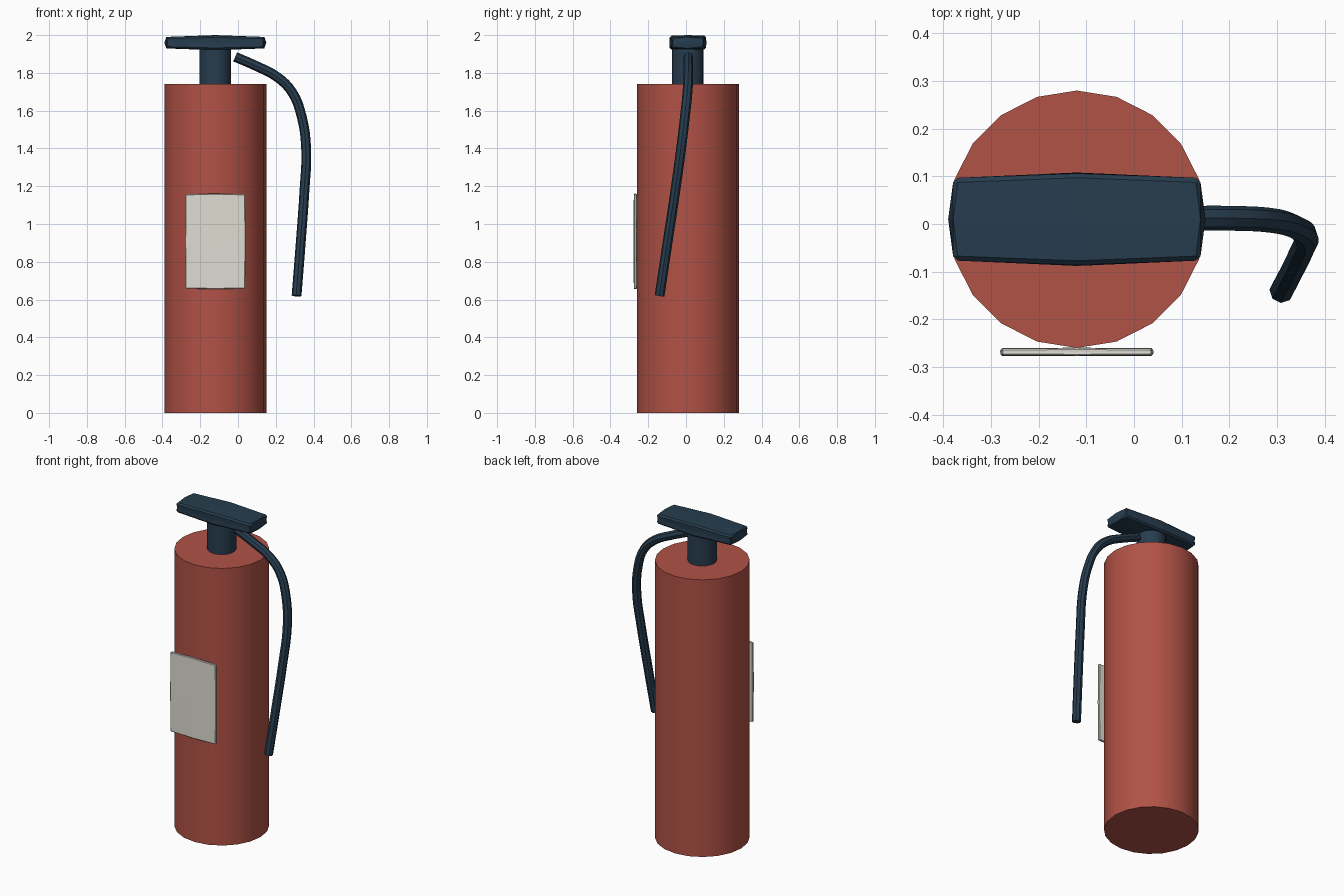
import bpy, bmesh, math
from mathutils import Vector

if "Cube" in bpy.data.objects:
    bpy.data.objects.remove(bpy.data.objects["Cube"])


def material(name, rgb):
    m = bpy.data.materials.new(name)
    m.diffuse_color = (*rgb, 1)
    m.use_nodes = True
    m.node_tree.nodes["Principled BSDF"].inputs["Base Color"].default_value = m.diffuse_color
    return m


red = material("brick red", (0.44, 0.084, 0.061))
navy = material("dark navy", (0.020, 0.046, 0.077))
cream = material("pale cream", (0.74, 0.72, 0.65))


def finish(bm, name, mat, smooth):
    bmesh.ops.recalc_face_normals(bm, faces=bm.faces)
    me = bpy.data.meshes.new(name)
    bm.to_mesh(me)
    bm.free()
    me.materials.append(mat)
    ob = bpy.data.objects.new(name, me)
    bpy.context.collection.objects.link(ob)
    if smooth:
        bpy.context.view_layer.objects.active = ob
        ob.select_set(True)
        bpy.ops.object.shade_smooth_by_angle(angle=math.radians(35))
        ob.select_set(False)
    return ob


def cylinder(name, radius, z0, z1, mat):
    bm = bmesh.new()
    bmesh.ops.create_cone(bm, cap_ends=True, segments=20,
                          radius1=radius, radius2=radius, depth=z1 - z0)
    # a vertex points straight along +y
    bmesh.ops.translate(bm, verts=bm.verts, vec=(-0.12, 0.01, (z0 + z1) / 2))
    return finish(bm, name, mat, True)


def bulged_box(name, centre, half, drop, bevel, mat):
    """Box whose faces swell slightly toward their middles, with small bevels."""
    bm = bmesh.new()
    bmesh.ops.create_cube(bm, size=2)
    sharp = bm.edges[:]
    bmesh.ops.subdivide_edges(bm, edges=sharp, cuts=1, use_grid_fill=True)
    for v in bm.verts:
        p = [round(c) for c in v.co]
        out = []
        for i in range(3):
            far = sum(abs(p[j]) * drop[i][j] for j in range(3) if j != i)
            out.append(centre[i] + p[i] * (half[i] - far))
        v.tag = sum(abs(c) for c in p) >= 2
        v.co = Vector(out)
    edges = [e for e in bm.edges if e.verts[0].tag and e.verts[1].tag]
    bmesh.ops.bevel(bm, geom=edges, offset=bevel, segments=1,
                    affect='EDGES', profile=0.5)
    return finish(bm, name, mat, False)


# tank and neck
cylinder("tank", 0.27, 0, 1.74, red)
cylinder("neck", 0.083, 1.73, 1.94, navy)

# top handle
bulged_box("handle", (-0.12, 0.01, 1.96), (0.27, 0.098, 0.04),
           ((0, 0.010, 0.002), (0.010, 0, 0.002), (0.007, 0.003, 0)), 0.009, navy)

# front label plate
bulged_box("label", (-0.12, -0.2685, 0.908), (0.161, 0.009, 0.253),
           ((0, 0.001, 0.003), (0.001, 0, 0.001), (0.003, 0.001, 0)), 0.003, cream)

# hose hanging from the neck
path = [(-0.015, 0.012, 1.885), (0.10, 0.012, 1.835), (0.205, 0.012, 1.78),
        (0.285, 0.008, 1.70), (0.338, -0.006, 1.565), (0.361, -0.027, 1.39),
        (0.352, -0.056, 1.18), (0.332, -0.098, 0.90), (0.31, -0.14, 0.62)]
cu = bpy.data.curves.new("hose_path", 'CURVE')
cu.dimensions = '3D'
cu.bevel_depth = 0.026
cu.bevel_resolution = 2
cu.resolution_u = 4
cu.use_fill_caps = True
sp = cu.splines.new('BEZIER')
sp.bezier_points.add(len(path) - 1)
for bp, co in zip(sp.bezier_points, path):
    bp.co = co
    bp.handle_left_type = bp.handle_right_type = 'AUTO'
tmp = bpy.data.objects.new("hose_curve", cu)
bpy.context.collection.objects.link(tmp)
bpy.context.view_layer.update()
me = bpy.data.meshes.new_from_object(tmp.evaluated_get(bpy.context.evaluated_depsgraph_get()))
bpy.data.objects.remove(tmp)
bm = bmesh.new()
bm.from_mesh(me)
bmesh.ops.remove_doubles(bm, verts=bm.verts, dist=1e-5)
finish(bm, "hose", navy, True)
